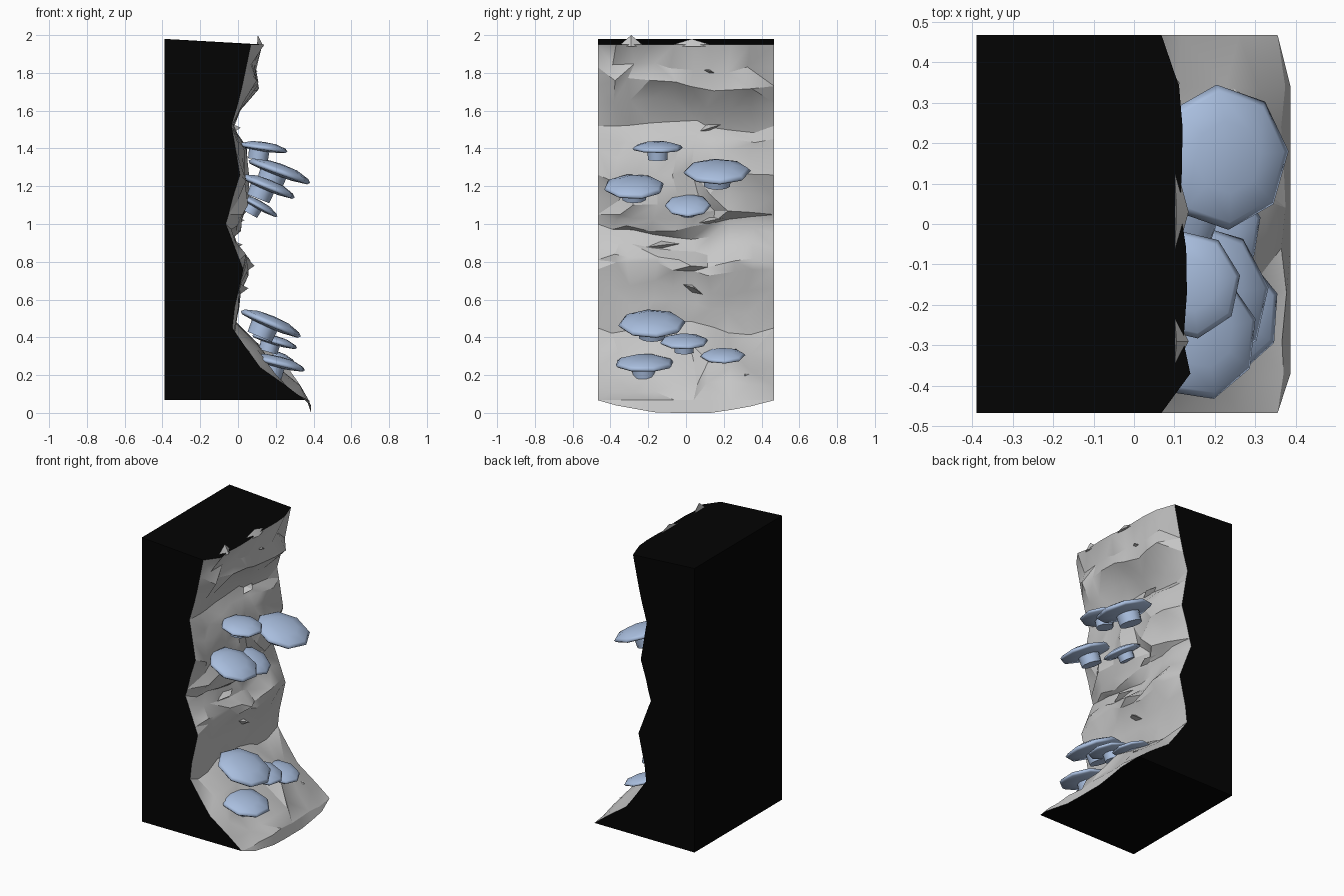
import bpy, bmesh, math, random
from mathutils import Matrix, Vector

if "Cube" in bpy.data.objects:
    bpy.data.objects.remove(bpy.data.objects["Cube"])

random.seed(7)

def material(name, rgb):
    m = bpy.data.materials.new(name)
    m.diffuse_color = (*rgb, 1)
    m.use_nodes = True
    m.node_tree.nodes["Principled BSDF"].inputs["Base Color"].default_value = m.diffuse_color
    return m

ROCK = material("rock grey", (0.57, 0.57, 0.57))
BLACK = material("backing black", (0.001, 0.001, 0.001))
BLUE = material("fungus blue", (0.40, 0.52, 0.74))

def finish(name, bm, mats, angle):
    bmesh.ops.recalc_face_normals(bm, faces=bm.faces[:])
    me = bpy.data.meshes.new(name)
    bm.to_mesh(me)
    bm.free()
    for m in mats:
        me.materials.append(m)
    ob = bpy.data.objects.new(name, me)
    bpy.context.collection.objects.link(ob)
    bpy.ops.object.select_all(action='DESELECT')
    ob.select_set(True)
    bpy.context.view_layer.objects.active = ob
    bpy.ops.object.shade_smooth_by_angle(angle=math.radians(angle))
    return ob

# Cliff: height, x at the two side edges, furthest x in the middle
ROWS = [(.067, .355, .385), (.14, .26, .33), (.24, .118, .25), (.34, .045, .13),
        (.45, -.03, -.01), (.56, -.018, .01), (.66, .005, .015), (.76, .027, .06),
        (.81, .008, .09), (.87, -.015, -.005), (.95, -.045, -.025), (1.0, -.065, .03),
        (1.05, -.05, .06), (1.14, -.028, .06), (1.26, .01, .06), (1.39, -.012, .05),
        (1.45, -.022, .03), (1.52, -.035, -.03), (1.64, 0, .03), (1.73, .022, .12),
        (1.83, .043, .105), (1.95, .068, .14)]
COLS = [-.467, -.37, -.29, -.17, -.06, .04, .13, .24, .34, .467]
last = len(COLS) - 1
top = len(ROWS) - 1

bm = bmesh.new()
grid = []
for i, (z, edge, bulge) in enumerate(ROWS):
    line = []
    for j, y in enumerate(COLS):
        if j in (0, last):
            line.append(bm.verts.new((edge, y, z)))
            continue
        w = random.uniform(.25, 1)
        zz, yy = z, y
        if i == top:
            w = random.uniform(.6, 1)
        elif i > 0:                      # slanted strata
            zz += .03 * math.sin(7 * y + i * .5) + random.uniform(-.015, .015)
            yy += random.uniform(-.025, .025)
        line.append(bm.verts.new((edge + w * (bulge - edge), yy, zz)))
    grid.append(line)
for i in range(top):
    for j in range(last):
        a, b, c, d = grid[i][j], grid[i][j + 1], grid[i + 1][j + 1], grid[i + 1][j]
        tris = ((a, b, c), (a, c, d)) if random.random() < .5 else ((a, b, d), (b, c, d))
        for t in tris:
            bm.faces.new(t)

# Rock lip dipping to the ground at the foot
lip = [bm.verts.new((.387, y, .045 * max(0, abs(y) - .15) / .25)) for y in COLS[1:-1]]
foot = grid[0]
for j in range(len(lip) - 1):
    bm.faces.new((foot[j + 1], foot[j + 2], lip[j + 1], lip[j]))
bm.faces.new((foot[0], foot[1], lip[0]))
bm.faces.new((foot[-1], foot[-2], lip[-1]))

# Black backing: top, bottom, back and sides
low = [bm.verts.new((-.39, y, .067)) for y in COLS]
high = [bm.verts.new((-.39, y, 1.98)) for y in COLS]
backing = []
for j in range(last):
    for front, back in ((grid[0], low), (grid[-1], high), (high, low)):
        backing.append(bm.faces.new((front[j], front[j + 1], back[j + 1], back[j])))
for j in (0, last):
    backing.append(bm.faces.new([r[j] for r in grid] + [high[j], low[j]]))
for f in backing:
    f.material_index = 1
finish("cliff_wall", bm, (ROCK, BLACK), 28)

# Thin rock flakes jutting from the face: y, z, x, half width, slant
for k, (y, z, x, hw, slant) in enumerate([(.02, .65, .02, .12, -.06), (.1, 1.5, -.02, .16, .05),
        (.1, 1.01, 0, .2, .04), (-.15, .88, -.01, .2, .02), (.1, 1.8, .07, .14, -.04),
        (.3, .19, .24, .08, .03)]):
    bm = bmesh.new()
    pts = [(x - .06, y - hw, z - slant), (x - .06, y + hw, z + slant),
           (x + .035, y + hw * .2, z + .01), (x - .06, y, z + .05), (x - .06, y, z - .035)]
    v = [bm.verts.new(p) for p in pts]
    bmesh.ops.convex_hull(bm, input=v)
    finish(f"rock_flake_{k + 1}", bm, (ROCK,), 28)

# Small peaks on the crest: y, half width, top height
for k, (y, hw, z) in enumerate([(-.29, .07, 2.0), (.03, .13, 1.98)]):
    bm = bmesh.new()
    v = [bm.verts.new(p) for p in ((.1, y - hw, 1.94), (.1, y + hw, 1.94),
                                   (.135, y, 1.94), (.105, y, z))]
    bmesh.ops.convex_hull(bm, input=v)
    finish(f"crest_peak_{k + 1}", bm, (ROCK,), 28)

# Shelf fungi: lathed cap and stem, (radius, height) in cap radii
CAP = [(0, .22), (.5, .19), (.9, .07), (1, -.02), (.93, -.09), (.42, -.15), (0, -.15)]
STEM = [(.42, -.12), (.40, -.5), (0, -.5)]

def lathe(bm, profile, sides, mat):
    rings = []
    for r, h in profile:
        n = sides if r else 1
        rings.append([bm.verts.new(mat @ Vector((r * math.cos(math.tau * k / n),
                      r * math.sin(math.tau * k / n), h))) for k in range(n)])
    for a, b in zip(rings, rings[1:]):
        for k in range(sides):
            ring = [a[k % len(a)], a[(k + 1) % len(a)], b[(k + 1) % len(b)], b[k % len(b)]]
            bm.faces.new(list(dict.fromkeys(ring)))

# x, y, z, radius, downward tilt, twist
FUNGI = [(.135, -.15, 1.405, .135, 8, 10), (.22, .165, 1.28, .18, 20, 5),
         (.16, -.275, 1.2, .163, 22, 15), (.105, .01, 1.1, .123, 29, 0),
         (.175, -.18, .475, .18, 23, 8), (.195, -.01, .38, .13, 16, 12),
         (.212, -.22, .265, .16, 14, 18), (.19, .195, .305, .12, 18, 5)]
for k, (x, y, z, r, tilt, twist) in enumerate(FUNGI):
    tip = Matrix.Translation((x, y, z)) @ Matrix.Rotation(math.radians(tilt), 4, 'Y')
    size = Matrix.Diagonal((r * .97, r, r, 1))
    bm = bmesh.new()
    lathe(bm, CAP, 8, tip @ Matrix.Rotation(math.radians(twist), 4, 'Z') @ size)
    finish(f"fungus_cap_{k + 1}", bm, (BLUE,), 120)
    bm = bmesh.new()
    lathe(bm, STEM, 10, tip @ Matrix.Translation((-.15 * r, 0, 0)) @ size)
    finish(f"fungus_stem_{k + 1}", bm, (BLUE,), 40)
